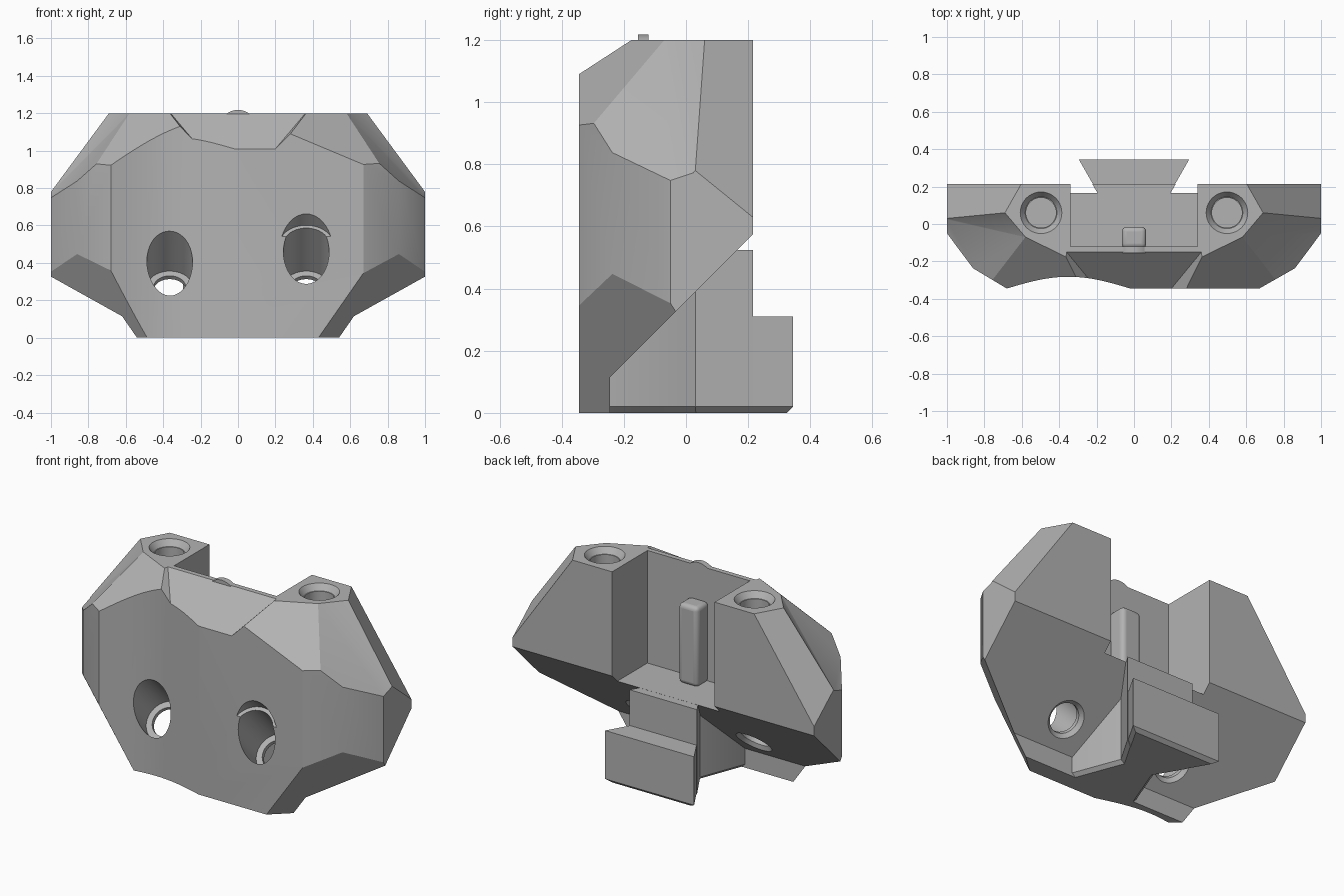
import bpy, bmesh, math
from mathutils import Vector, Matrix

cube = bpy.data.objects.get("Cube")
if cube:
    bpy.data.objects.remove(cube, do_unlink=True)

grey = bpy.data.materials.new("light grey")
grey.use_nodes = True
grey.diffuse_color = (0.45, 0.45, 0.45, 1)
grey.node_tree.nodes["Principled BSDF"].inputs["Base Color"].default_value = (0.45, 0.45, 0.45, 1)


def to_object(bm, name):
    bmesh.ops.recalc_face_normals(bm, faces=bm.faces)
    mesh = bpy.data.meshes.new(name)
    bm.to_mesh(mesh)
    bm.free()
    mesh.materials.append(grey)
    obj = bpy.data.objects.new(name, mesh)
    bpy.context.collection.objects.link(obj)
    return obj


def prism(points, z0, z1):
    bm = bmesh.new()
    face = bm.faces.new([bm.verts.new((x, y, z0)) for x, y in points])
    out = bmesh.ops.extrude_face_region(bm, geom=[face])
    up = [v for v in out["geom"] if isinstance(v, bmesh.types.BMVert)]
    bmesh.ops.translate(bm, verts=up, vec=(0, 0, z1 - z0))
    bmesh.ops.recalc_face_normals(bm, faces=bm.faces)
    return bm


def block(x, y0, y1, z0, z1):
    return prism([(-x, y0), (x, y0), (x, y1), (-x, y1)], z0, z1)


def slice_off(bm, points, side=1, keep_outside=False):
    """Cut along the plane through three points, given for the +x side."""
    a, b, c = [Vector((p[0] * side, p[1], p[2])) for p in points]
    n = (b - a).cross(c - a).normalized()
    if n.dot(a - Vector((0, 0, 0.6))) < 0:
        n = -n
    cut = bmesh.ops.bisect_plane(bm, geom=bm.verts[:] + bm.edges[:] + bm.faces[:], plane_co=a,
                                 plane_no=n, clear_outer=not keep_outside, clear_inner=keep_outside)
    edges = [e for e in cut["geom_cut"] if isinstance(e, bmesh.types.BMEdge)]
    bmesh.ops.edgeloop_fill(bm, edges=edges)


def subtract(target, bm):
    cutter = to_object(bm, "cutter")
    cutter.hide_render = True
    mod = target.modifiers.new("cut", "BOOLEAN")
    mod.operation, mod.solver, mod.object = "DIFFERENCE", "EXACT", cutter
    bpy.context.view_layer.objects.active = target
    bpy.ops.object.modifier_apply(modifier=mod.name)
    bpy.data.objects.remove(cutter, do_unlink=True)


def rod(r1, r2, start, end):
    bm = bmesh.new()
    a, b = Vector(start), Vector(end)
    turn = (b - a).to_track_quat("Z", "Y").to_matrix().to_4x4()
    bmesh.ops.create_cone(bm, cap_ends=True, segments=40, radius1=r1, radius2=r2,
                          depth=(b - a).length, matrix=Matrix.Translation((a + b) / 2) @ turn)
    return bm


def hull(points):
    bm = bmesh.new()
    bmesh.ops.convex_hull(bm, input=[bm.verts.new(p) for p in points])
    return bm


# Body outline with a shallow hollow in one half of the front
outline = [(1, 0.215), (1, -0.05), (0.86, -0.237), (0.67, -0.345)]
steps = 16
for i in range(steps + 1):
    t = i / steps
    outline.append((-0.02 - 0.66 * t, -0.345 + 0.063 * math.sin(math.pi * t)))
outline += [(-0.86, -0.237), (-1, -0.05), (-1, 0.215)]
bm = prism(outline, 0, 1.2)

# Flat facets: lower corner, upper front, upper back
corner = (0.58, -0.07, 1.2)
lower = [(0.43, -0.345, 0), (0.54, -0.245, 0), (0.62, -0.245, 0.115)]
front = [corner, (0.28, -0.345, 1.09), (0.75, -0.29, 0.94)]
back = [(0.69, 0.06, 1.2), (1, 0.03, 0.78), (1, 0.215, 0.63)]
for side in (1, -1):
    for facet in (lower, front, back):
        slice_off(bm, facet, side)
body = to_object(bm, "body")

# Twisted upper corner, made of two facets meeting in a hollow crease
for side in (1, -1):
    bm = block(3, -3, 3, -2, 3)
    slice_off(bm, [corner, (0.75, -0.29, 0.94), (1, 0, 0.765)], side, True)
    slice_off(bm, [corner, (0.69, 0.06, 1.2), (1, 0.03, 0.78)], side, True)
    subtract(body, bm)

# Sloped underside behind the foot
under = [(-0.245, -1), (-0.245, 0.115), (0.755, 1.115), (0.755, -1)]
subtract(body, hull([(x, y, z) for x in (-2, 2) for y, z in under]))

# Rear pocket and the bevelled notch above the front
subtract(body, block(0.34, -0.12, 1, 0.525, 2))
notch = []
for side in (1, -1):
    for x, y, z in ((0.12, -0.4425, 0.915), (0.52, 0.045, 1.39)):
        notch += [(side * x, y, z), (side * (x + 0.4), y, z + 0.4)]
subtract(body, hull(notch))


# Slanted bores with seat, relief and countersink; blind holes on top
def on_axis(x, z):
    return (x, 0.115 - z, z)


for side in (1, -1):
    x = 0.365 * side
    subtract(body, rod(0.122, 0.122, on_axis(x, 0.85), on_axis(x, 0.27)))
    subtract(body, rod(0.143, 0.143, on_axis(x, 0.85), on_axis(x, 0.5)))
    subtract(body, rod(0.086, 0.086, on_axis(x, 0.4), on_axis(x, 0.1)))
    subtract(body, rod(0.085, 0.115, on_axis(x, 0.253), on_axis(x, 0.232)))
    x = 0.497 * side
    subtract(body, rod(0.08, 0.08, (x, 0.06, 0.75), (x, 0.06, 1.3)))
    subtract(body, rod(0.085, 0.115, (x, 0.06, 1.165), (x, 0.06, 1.205)))


# Neck and dovetail tongue
def tongue(name, half, top):
    points = half + [(-x, y) for x, y in reversed(half)]
    bm = prism(points, 0, top)
    low = [e for e in bm.edges if all(v.co.z < 0.001 for v in e.verts)]
    bmesh.ops.bevel(bm, geom=low, offset=0.02, segments=1, affect="EDGES", profile=0.5)
    return to_object(bm, name)


neck = tongue("neck", [(0.22, -0.27), (0.22, -0.245), (0.115, 0.03), (0.224, 0.215)], 0.524)
dovetail = tongue("dovetail", [(0.12, 0.04), (0.295, 0.345)], 0.31)
# Trim the neck flanks under the sloped underside
rib = to_object(block(0.065, -0.13, -0.015, 0.52, 1.0), "pocket_rib")
bevel = rib.modifiers.new("round", "BEVEL")
bevel.width, bevel.segments = 0.025, 4

# Small rounded bump on the top edge
bump = to_object(rod(0.1, 0.1, (0, -0.155, 1.118), (0, -0.12, 1.118)), "top_bump")

for obj in (body, neck, dovetail, rib, bump):
    bpy.ops.object.select_all(action="DESELECT")
    obj.select_set(True)
    bpy.context.view_layer.objects.active = obj
    bpy.ops.object.shade_smooth_by_angle(angle=math.radians(24))
